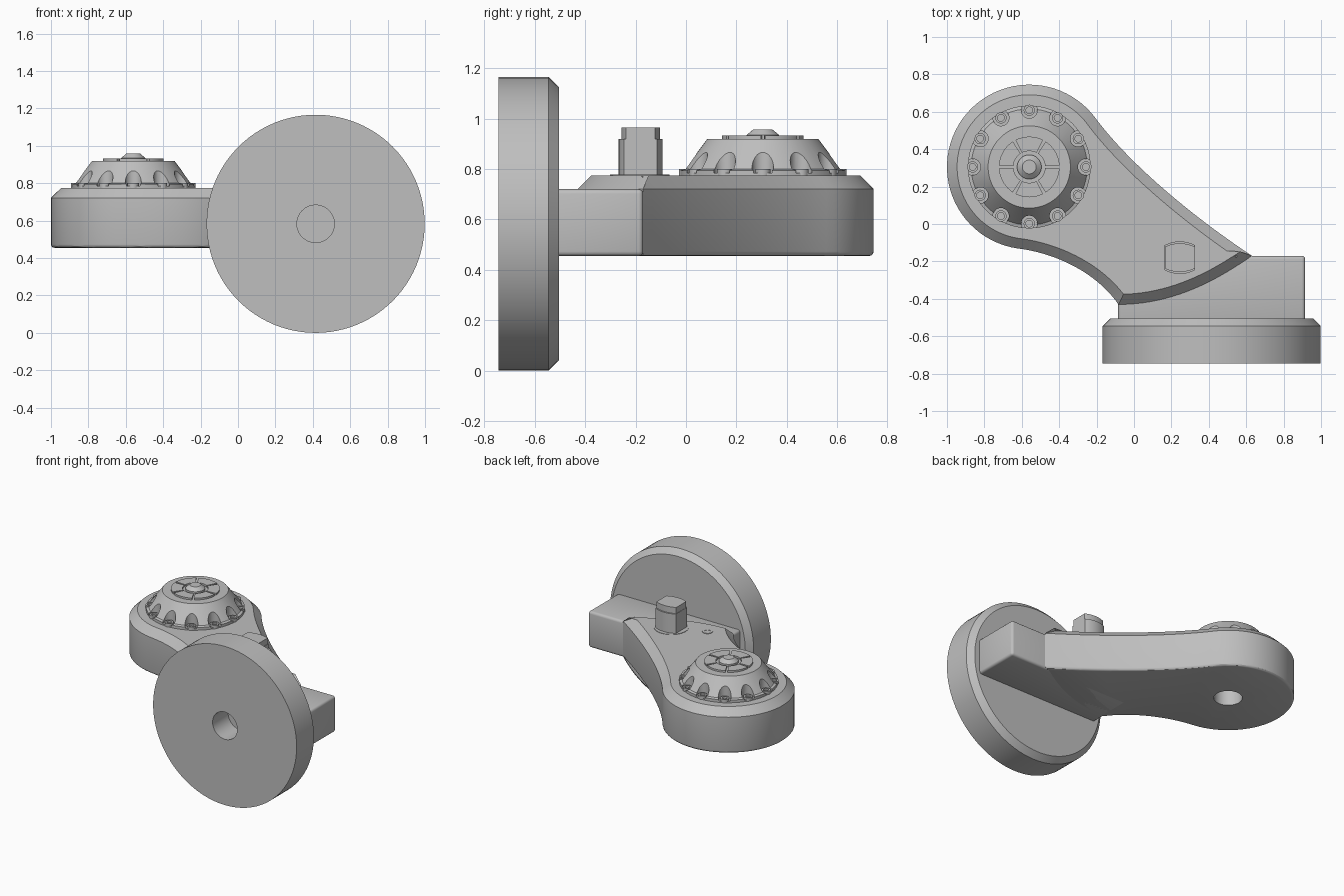
import bpy
import bmesh
from math import cos, sin, pi, radians
from mathutils import Matrix, Vector
from mathutils.geometry import interpolate_bezier

cube = bpy.data.objects.get("Cube")
if cube:
    bpy.data.objects.remove(cube)

grey = bpy.data.materials.new("plain_grey")
grey.use_nodes = True
grey.diffuse_color = (0.52, 0.52, 0.52, 1)
grey.node_tree.nodes["Principled BSDF"].inputs["Base Color"].default_value = grey.diffuse_color

PIVOT = Vector((-0.56, 0.305, 0))
ARM_BOTTOM, ARM_TOP = 0.455, 0.775


def finish(name, bm, matrix=None):
    """Turn a bmesh into a named, shaded object."""
    if matrix:
        bm.transform(matrix)
    bmesh.ops.recalc_face_normals(bm, faces=bm.faces)
    mesh = bpy.data.meshes.new(name)
    bm.to_mesh(mesh)
    bm.free()
    mesh.materials.append(grey)
    obj = bpy.data.objects.new(name, mesh)
    bpy.context.collection.objects.link(obj)
    smooth(obj)
    return obj


def smooth(obj):
    bpy.ops.object.select_all(action='DESELECT')
    obj.select_set(True)
    bpy.context.view_layer.objects.active = obj
    bpy.ops.object.shade_smooth_by_angle(angle=radians(30))


def add_prism(bm, outline, low, high):
    """Extrude a flat outline between two heights."""
    base = bm.faces.new([bm.verts.new((x, y, low)) for x, y in outline])
    moved = bmesh.ops.extrude_face_region(bm, geom=[base], use_keep_orig=True)["geom"]
    bmesh.ops.translate(bm, vec=(0, 0, high - low),
                        verts=[v for v in moved if isinstance(v, bmesh.types.BMVert)])


def add_lathe(bm, profile, steps=64, offset=(0, 0, 0)):
    """Revolve a radius and height profile about a vertical axis."""
    rings = [[bm.verts.new(Vector((r * cos(2 * pi * i / steps), r * sin(2 * pi * i / steps), z))
                           + Vector(offset)) for i in range(steps)] if r else
             [bm.verts.new(Vector((0, 0, z)) + Vector(offset))] for r, z in profile]
    for a, b in zip(rings, rings[1:]):
        for i in range(steps):
            j = (i + 1) % steps
            corners = [a[i % len(a)], a[j % len(a)], b[j % len(b)], b[i % len(b)]]
            bm.faces.new(list(dict.fromkeys(corners)))


def cut(obj, cutter):
    mod = obj.modifiers.new("cut", 'BOOLEAN')
    mod.operation, mod.solver, mod.object = 'DIFFERENCE', 'EXACT', cutter
    bpy.ops.object.select_all(action='DESELECT')
    bpy.context.view_layer.objects.active = obj
    obj.select_set(True)
    bpy.ops.object.modifier_apply(modifier=mod.name)
    bpy.data.objects.remove(cutter)
    smooth(obj)


def curve(*points):
    pts = [Vector((x, y, 0)) for x, y in points]
    return [(p.x, p.y) for p in interpolate_bezier(*pts, 20)]


def arc(radius, start, end, count):
    return [(radius * cos(start + (end - start) * i / count),
             radius * sin(start + (end - start) * i / count)) for i in range(count + 1)]


def level_edges(bm, z):
    return [e for e in bm.edges if all(abs(v.co.z - z) < 1e-4 for v in e.verts)]


# Upright round disc with a blind centre hole
bm = bmesh.new()
add_lathe(bm, [(0, 0.18), (0.1, 0.18), (0.1, 0), (0.583, 0), (0.583, 0.2), (0.543, 0.24), (0, 0.24)], 96)
finish("round_disc", bm, Matrix.Translation((0.415, -0.745, 0.583)) @ Matrix.Rotation(-pi / 2, 4, 'X'))

# Mounting block behind the disc
bm = bmesh.new()
add_prism(bm, [(-0.085, -0.53), (0.915, -0.53), (0.915, -0.17), (-0.085, -0.17)], ARM_BOTTOM, 0.72)
bmesh.ops.bevel(bm, geom=bm.edges[:], offset=0.018, segments=3, profile=0.5, affect='EDGES')
finish("mounting_block", bm)

# Swept arm: round end, two hollow sides and a curved foot
outline = [(x + PIVOT.x, y + PIVOT.y) for x, y in arc(0.44, radians(35), radians(262), 48)]
tip, heel = (0.63, -0.17), (-0.083, -0.43)
outline += curve(outline[-1], (-0.42, -0.155), (-0.2, -0.26), heel)[1:]
outline += curve(heel, (0.2, -0.43), (0.43, -0.31), tip)[1:]
outline += curve(tip, (0.3, 0.05), (-0.02, 0.32), outline[0])[1:-1]
bm = bmesh.new()
add_prism(bm, outline, ARM_BOTTOM, ARM_TOP)
bmesh.ops.bevel(bm, geom=level_edges(bm, ARM_TOP), offset=0.054, segments=1, affect='EDGES')
bmesh.ops.bevel(bm, geom=level_edges(bm, ARM_BOTTOM), offset=0.018, segments=3, profile=0.5, affect='EDGES')
arm = finish("swept_arm", bm)

# Blind hole under the round end
bm = bmesh.new()
add_lathe(bm, [(0, 0.35), (0.095, 0.35), (0.095, 0.68), (0, 0.68)], 48, PIVOT)
cut(arm, finish("pivot_hole_cutter", bm))

# Conical cover with scalloped recesses
bm = bmesh.new()
add_lathe(bm, [(0, 0.76), (0.328, 0.76), (0.328, 0.795), (0.31, 0.8), (0.22, 0.92), (0, 0.92)], 96, PIVOT)
cover = finish("conical_cover", bm)
seats = [PIVOT + Vector((x, y, 0)) for x, y in arc(0.303, 0, 2 * pi, 12)[:-1]]
bm = bmesh.new()
for seat in seats:
    add_lathe(bm, [(0, 0.784), (0.043, 0.784), (0.043, 0.96), (0, 0.96)], 24, seat)
cut(cover, finish("scallop_cutter", bm))

# Socket bolts in the recesses
bm = bmesh.new()
for seat in seats:
    add_lathe(bm, [(0, 0.77), (0.03, 0.77), (0.03, 0.8), (0.018, 0.8), (0.018, 0.788), (0, 0.788)], 20, seat)
finish("cover_bolts", bm)

# Cap plate split into six pads
bm = bmesh.new()
for i in range(6):
    a, b = i * pi / 3 + 0.05, (i + 1) * pi / 3 - 0.05
    add_prism(bm, arc(0.162, a, b, 12) + arc(0.085, b, a, 12), 0.915, 0.933)
finish("cap_pads", bm, Matrix.Translation(PIVOT))

# Hub in the middle of the cap
bm = bmesh.new()
add_lathe(bm, [(0, 0.91), (0.065, 0.91), (0.065, 0.935), (0.037, 0.958), (0, 0.958)], 40, PIVOT)
finish("cap_hub", bm)

# Post with two flats and a slightly smaller head
side = arc(0.17, radians(61), radians(119), 12)
half = [(x, y - 0.083) for x, y in side]
shape = half + [(-x, -y) for x, y in half]
bm = bmesh.new()
add_prism(bm, shape, 0.76, 0.92)
add_prism(bm, [(x * 0.97, y * 0.88) for x, y in shape], 0.92, 0.965)
finish("flat_sided_post", bm, Matrix.Translation((0.245, -0.18, 0)))

# Thin collar at the post and a small plug beside it
bm = bmesh.new()
add_lathe(bm, [(0, 0.77), (0.115, 0.77), (0.115, 0.778), (0, 0.778)], 40, (0.245, -0.18, 0))
finish("post_collar", bm)
bm = bmesh.new()
add_lathe(bm, [(0, 0.77), (0.036, 0.77), (0.036, 0.779), (0.02, 0.779), (0.02, 0.776), (0, 0.776)],
          24, (0.01, -0.265, 0))
finish("small_plug", bm)
